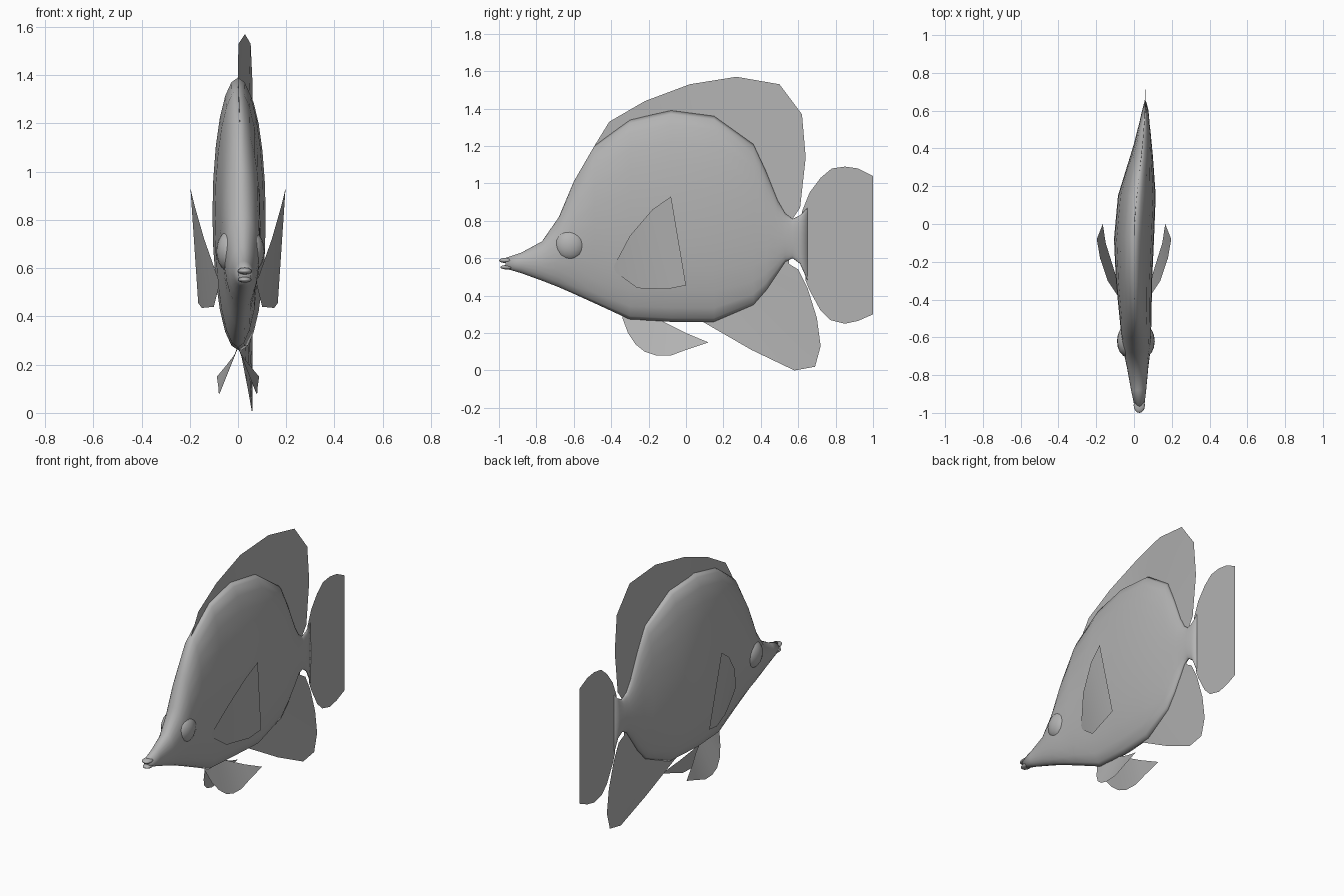
import bpy
import bmesh
from math import sin, cos, tau

cube = bpy.data.objects.get("Cube")
if cube:
    bpy.data.objects.remove(cube, do_unlink=True)

grey = bpy.data.materials.new("plain grey")
grey.use_nodes = True
COLOUR = (0.45, 0.45, 0.45, 1)
grey.diffuse_color = COLOUR
grey.node_tree.nodes["Principled BSDF"].inputs["Base Color"].default_value = COLOUR

# The gently swimming centre line: (y, x)
SPINE = [(-1, .03), (-.6, .012), (-.3, 0), (0, 0), (.2, .02), (.4, .045), (.6, .06), (1, .06)]


def spine(y):
    for (y0, x0), (y1, x1) in zip(SPINE, SPINE[1:]):
        if y <= y1:
            return x0 + (x1 - x0) * (y - y0) / (y1 - y0)
    return SPINE[-1][1]


def finish(name, bm):
    bmesh.ops.remove_doubles(bm, verts=bm.verts, dist=0.0005)
    bmesh.ops.recalc_face_normals(bm, faces=bm.faces)
    mesh = bpy.data.meshes.new(name)
    bm.to_mesh(mesh)
    bm.free()
    mesh.materials.append(grey)
    mesh.shade_smooth()
    obj = bpy.data.objects.new(name, mesh)
    bpy.context.collection.objects.link(obj)
    return obj


def loft(name, rings, closed=False):
    """Skin a list of equally long point rows."""
    bm = bmesh.new()
    rows = [[bm.verts.new(p) for p in ring] for ring in rings]
    count = len(rows[0])
    for a, b in zip(rows, rows[1:]):
        for i in range(count if closed else count - 1):
            j = (i + 1) % count
            bm.faces.new((a[i], a[j], b[j], b[i]))
    if closed:
        bm.faces.new(rows[0])
        bm.faces.new(rows[-1])
    return finish(name, bm)


def sheet(name, outer, inner):
    """A thin fin standing on the centre line, from (y, z) edges."""
    loft(name, [[(spine(y), y, z) for y, z in edge] for edge in (outer, inner)])


def ball(name, centre, radii):
    bm = bmesh.new()
    bmesh.ops.create_uvsphere(bm, u_segments=16, v_segments=10, radius=1)
    bmesh.ops.scale(bm, vec=radii, verts=bm.verts)
    bmesh.ops.translate(bm, vec=centre, verts=bm.verts)
    finish(name, bm)


# Body sections: y, bottom, top, half width
SECTIONS = [
    (-.965, .545, .602, .026), (-.88, .52, .63, .04), (-.77, .48, .69, .055),
    (-.68, .445, .82, .07), (-.6, .41, 1.01, .078), (-.49, .36, 1.2, .085),
    (-.3, .272, 1.34, .096), (-.08, .26, 1.39, .106), (.15, .26, 1.36, .1),
    (.36, .35, 1.21, .06), (.43, .43, 1.06, .046), (.49, .52, .91, .036),
    (.53, .58, .84, .028), (.57, .6, .81, .022), (.61, .57, .83, .015),
    (.65, .48, .87, .004)]
SIDES = 24
rings = []
for y, low, high, width in SECTIONS:
    mid, half = (low + high) / 2, (high - low) / 2
    rings.append([(spine(y) + width * sin(tau * i / SIDES), y, mid + half * cos(tau * i / SIDES))
                  for i in range(SIDES)])
loft("body", rings, closed=True)

# Parted lips at the tip of the snout
ball("upper_lip", (.028, -.96, .588), (.03, .04, .014))
ball("lower_lip", (.028, -.955, .552), (.028, .038, .012))

# Dorsal fin
sheet("dorsal_fin",
      [(-.49, 1.2), (-.41, 1.33), (-.22, 1.44), (.02, 1.53), (.27, 1.57), (.5, 1.53),
       (.62, 1.37), (.64, 1.14), (.61, .87), (.57, .81)],
      [(-.49, 1.18), (-.38, 1.27), (-.22, 1.35), (-.04, 1.37), (.15, 1.34), (.28, 1.25),
       (.37, 1.16), (.44, 1.0), (.52, .84), (.57, .8)])

# Anal fin
sheet("anal_fin",
      [(.09, .26), (.35, .11), (.58, 0), (.69, .02), (.72, .13), (.7, .28), (.65, .44),
       (.6, .54), (.55, .57)],
      [(.09, .27), (.18, .28), (.26, .32), (.34, .36), (.39, .41), (.43, .45), (.47, .51),
       (.51, .57), (.55, .6)])

# Tail fin
sheet("tail_fin",
      [(.62, .85), (.66, .95), (.72, 1.03), (.78, 1.08), (.85, 1.09), (.92, 1.08), (1, 1.04)],
      [(.64, .48), (.66, .43), (.72, .32), (.77, .27), (.85, .25), (.92, .265), (1, .3)])

# Paired parts
PECTORAL_TOP = [(.08, -.39, .55), (.14, -.3, .72), (.18, -.18, .86), (.197, -.08, .93)]
PECTORAL_LOW = [(.08, -.37, .52), (.1, -.26, .44), (.15, -.1, .435), (.165, 0, .455)]
PELVIC_LOW = [(-.34, .28), (-.31, .2), (-.27, .14), (-.22, .1), (-.16, .08), (-.08, .08),
              (0, .11), (.12, .15)]
PELVIC_TOP = [(-.34, .29), (-.3, .28), (-.25, .28), (-.2, .27), (-.14, .27), (-.08, .24),
              (0, .2), (.12, .15)]
for side, label in ((1, "left"), (-1, "right")):
    ball(label + "_eye", (.01 + side * .045, -.62, .67), (.055, .085, .085))
    loft(label + "_pectoral_fin",
         [[(side * x, y, z) for x, y, z in edge] for edge in (PECTORAL_TOP, PECTORAL_LOW)])
    loft(label + "_pelvic_fin",
         [[(side * (max(0, .27 - z) * .4 + max(0, y + .1) * .18), y, z) for y, z in edge]
          for edge in (PELVIC_LOW, PELVIC_TOP)])
